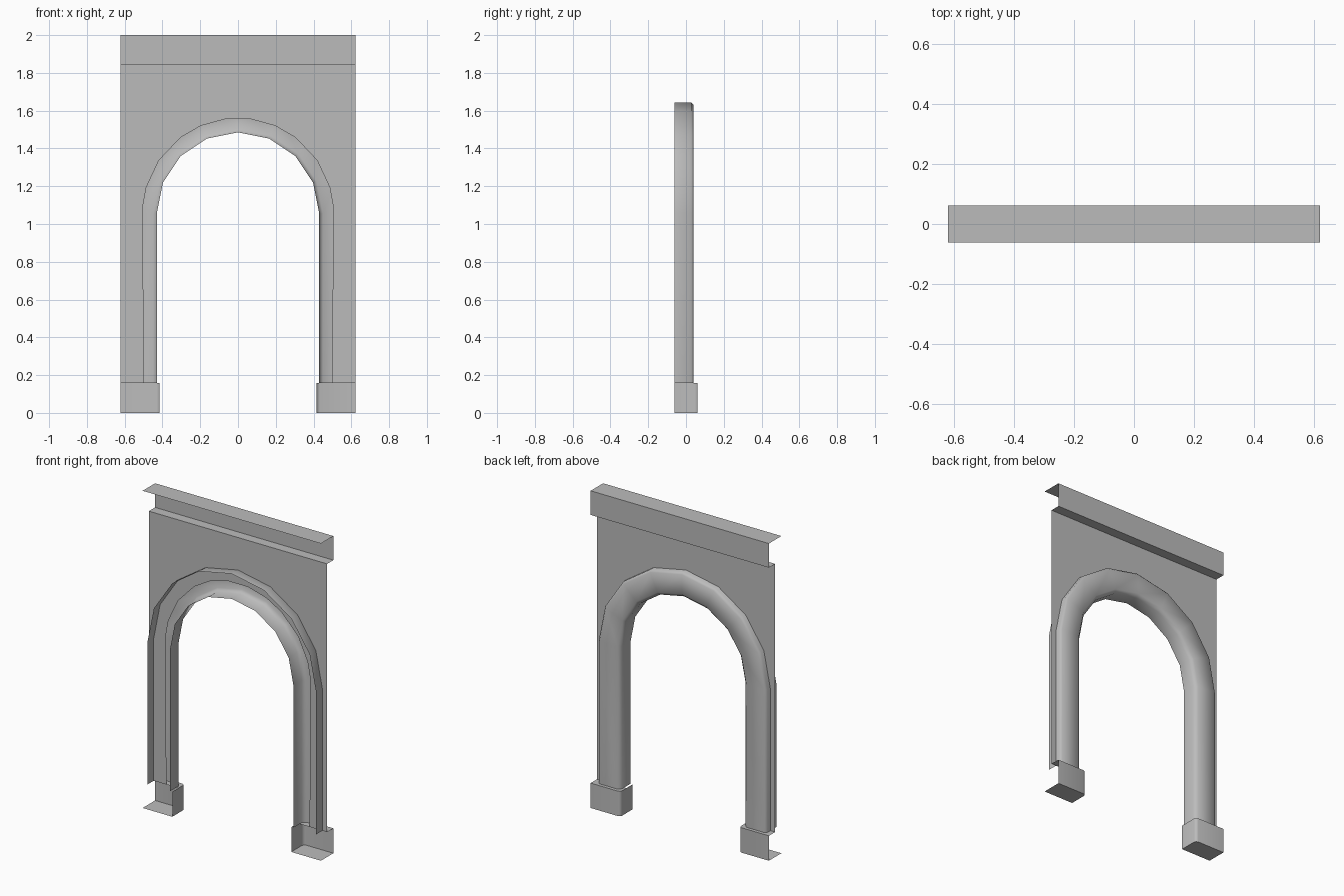
import bpy
import math

cube = bpy.data.objects.get("Cube")
if cube:
    bpy.data.objects.remove(cube, do_unlink=True)

stone = bpy.data.materials.new("grey_stone")
stone.use_nodes = True
GREY = (0.5, 0.5, 0.5, 1)
stone.diffuse_color = GREY
stone.node_tree.nodes["Principled BSDF"].inputs["Base Color"].default_value = GREY

HALF_W, DEPTH = 0.622, 0.062      # half width, half depth
BASE_H, FRIEZE_Z, TOP = 0.157, 1.848, 2.0
SPRING_Z = 1.055                  # where the arch starts to curve


def make(name, verts, faces, smooth=False):
    mesh = bpy.data.meshes.new(name)
    mesh.from_pydata(verts, [], faces)
    mesh.materials.append(stone)
    obj = bpy.data.objects.new(name, mesh)
    bpy.context.collection.objects.link(obj)
    if smooth:
        bpy.ops.object.select_all(action="DESELECT")
        obj.select_set(True)
        bpy.context.view_layer.objects.active = obj
        bpy.ops.object.shade_smooth_by_angle(angle=math.radians(50))
    return obj


def strip(name, rows, smooth=False):
    """Open sheet joining consecutive rows of equal length."""
    n = len(rows[0])
    verts = [p for row in rows for p in row]
    faces = [(i * n + j, i * n + j + 1, (i + 1) * n + j + 1, (i + 1) * n + j)
             for i in range(len(rows) - 1) for j in range(n - 1)]
    return make(name, verts, faces, smooth)


def arch_point(radius, degrees, y):
    a = math.radians(degrees)
    return (radius * math.cos(a), y, SPRING_Z + radius * math.sin(a))


# Flat wall with an arched opening
half = [5, 16, 34, 53, 67, 82]
angles = half + [180 - a for a in reversed(half)]
wall = [(0.5, 0, BASE_H)] + [arch_point(0.505, a, 0) for a in angles]
wall += [(-0.5, 0, BASE_H), (-HALF_W, 0, BASE_H), (-HALF_W, 0, FRIEZE_Z),
         (HALF_W, 0, FRIEZE_Z), (HALF_W, 0, BASE_H)]
make("wall_panel", wall, [list(range(len(wall)))])

# Cornice: ledge, face and top, open at the ends and front
section = [(0, FRIEZE_Z), (DEPTH, FRIEZE_Z), (DEPTH, TOP), (-DEPTH, TOP)]
strip("cornice", [[(x, y, z) for y, z in section] for x in (HALF_W, -HALF_W)])

# Moulding swept round the opening, as (radius, depth)
profile = [(0.43, -DEPTH), (0.43, 0.02), (0.45, 0.041),
           (0.575, 0.041), (0.588, 0.028), (0.588, -DEPTH)]
rows = [[(r, y, BASE_H) for r, y in profile]]
rows += [[arch_point(r, i * 22.5, y) for r, y in profile] for i in range(9)]
rows += [[(-r, y, BASE_H) for r, y in profile]]
strip("arch_moulding", rows, smooth=True)

# Plinth blocks, open at the front and outer side
for side, label in ((1, "left"), (-1, "right")):
    plan = [(0.415, -DEPTH), (0.415, DEPTH - 0.018), (0.42, DEPTH - 0.005),
            (0.433, DEPTH), (HALF_W, DEPTH)]
    if side < 0:
        plan.reverse()
    strip(label + "_plinth_sides",
          [[(side * x, y, z) for x, y in plan] for z in (0, BASE_H)], smooth=True)
    for part, z, front in (("bottom", 0, -DEPTH), ("ledge", BASE_H, 0)):
        outline = [(x, max(y, front)) for x, y in plan]
        outline.insert(len(outline) if side > 0 else 0, (HALF_W, front))
        ring = [(side * x, y, z) for x, y in outline]
        if part == "ledge":
            ring.reverse()
        make(f"{label}_plinth_{part}", ring, [list(range(len(ring)))])
